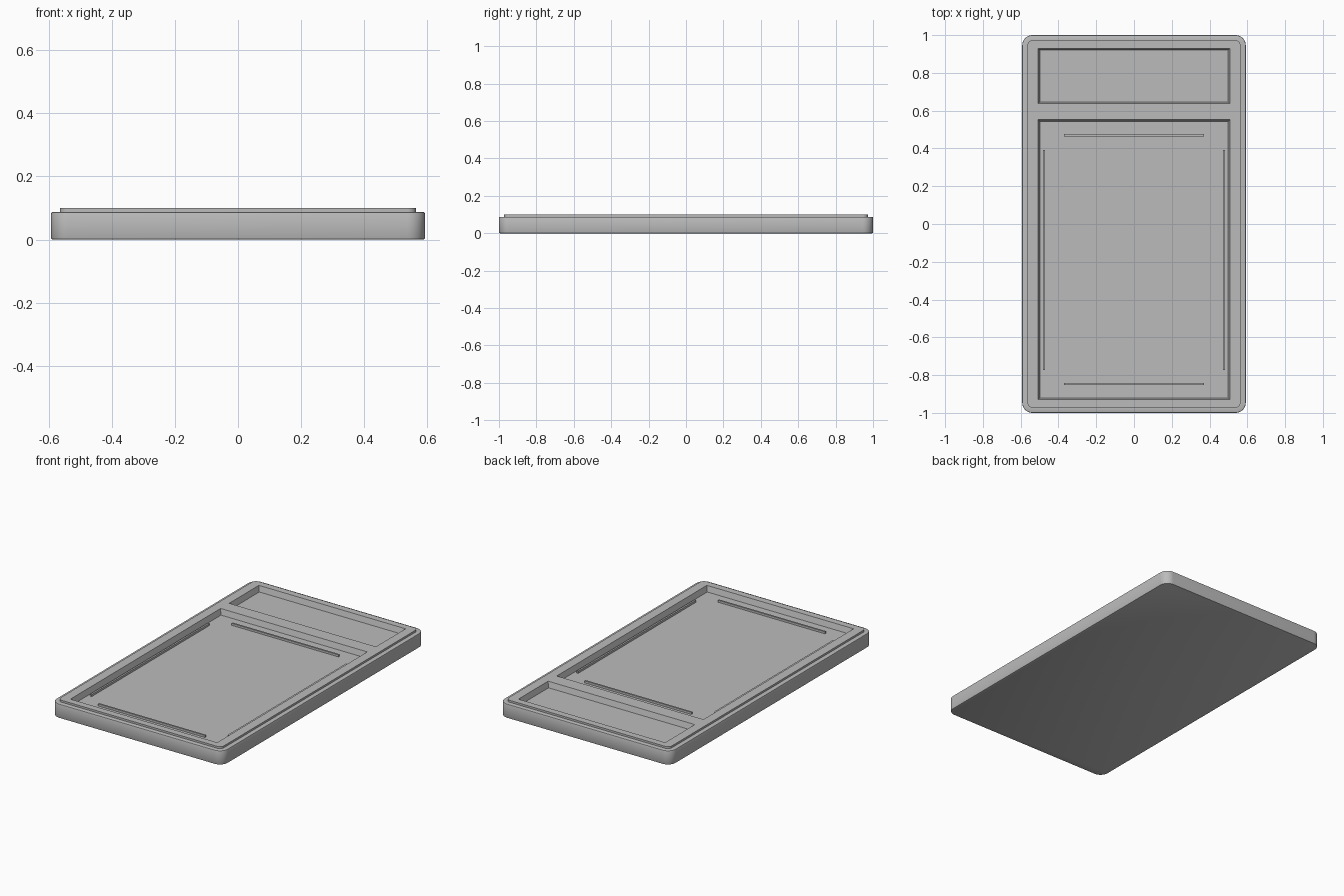
import bpy
import bmesh
import math

default_cube = bpy.data.objects.get("Cube")
if default_cube:
    bpy.data.objects.remove(default_cube, do_unlink=True)

grey = bpy.data.materials.new("plain_grey")
grey.use_nodes = True
colour = (0.5, 0.5, 0.5, 1)
grey.diffuse_color = colour
grey.node_tree.nodes["Principled BSDF"].inputs["Base Color"].default_value = colour


def outline(half_x, y0, y1, radius, steps=8):
    """Rectangle outline, with rounded corners when radius is above zero."""
    points = []
    corners = [(1, y1), (-1, y1), (-1, y0), (1, y0)]
    for i, (sx, y) in enumerate(corners):
        cx = sx * (half_x - radius)
        cy = y - radius if y == y1 else y + radius
        count = steps if radius else 0
        for k in range(count + 1):
            a = math.pi / 2 * (i + (k / count if count else 0))
            points.append((cx + radius * math.cos(a), cy + radius * math.sin(a)))
    return points


def loft(name, layers):
    """Closed solid through a stack of (outline, height) layers."""
    bm = bmesh.new()
    rings = [[bm.verts.new((x, y, z)) for x, y in pts] for pts, z in layers]
    n = len(rings[0])
    for low, high in zip(rings, rings[1:]):
        for i in range(n):
            j = (i + 1) % n
            bm.faces.new((low[i], low[j], high[j], high[i]))
    bm.faces.new(rings[0][::-1])
    bm.faces.new(rings[-1])
    bmesh.ops.recalc_face_normals(bm, faces=bm.faces)
    mesh = bpy.data.meshes.new(name)
    bm.to_mesh(mesh)
    bm.free()
    mesh.materials.append(grey)
    obj = bpy.data.objects.new(name, mesh)
    bpy.context.collection.objects.link(obj)
    return obj


def activate(obj):
    bpy.ops.object.select_all(action="DESELECT")
    obj.select_set(True)
    bpy.context.view_layer.objects.active = obj


# Tray body with eased edges and a slightly inset raised top
HALF_X, HALF_Y, RADIUS, EASE = 0.592, 1.0, 0.055, 0.005
SHOULDER, TOP, FLOOR = 0.088, 0.1, 0.065


def body_ring(inset):
    return outline(HALF_X - inset, inset - HALF_Y, HALF_Y - inset, RADIUS - inset)


tray = loft("tray_body", [
    (body_ring(EASE), 0),
    (body_ring(EASE * 0.3), EASE * 0.3),
    (body_ring(0), EASE),
    (body_ring(0), SHOULDER - EASE),
    (body_ring(EASE * 0.3), SHOULDER - EASE * 0.3),
    (body_ring(EASE), SHOULDER),
    (body_ring(0.028), SHOULDER),
    (body_ring(0.028), TOP),
])

# Two sunken compartments with slightly sloping walls
POCKET_X, DRAFT = 0.507, 0.01
for name, y0, y1 in [("small_compartment", 0.637, 0.93),
                     ("large_compartment", -0.93, 0.552)]:
    over = 0.02
    flare = DRAFT * over / (TOP - FLOOR)
    cutter = loft(name + "_cutter", [
        (outline(POCKET_X - DRAFT, y0 + DRAFT, y1 - DRAFT, 0), FLOOR),
        (outline(POCKET_X + flare, y0 - flare, y1 + flare, 0), TOP + over),
    ])
    cutter.hide_render = True
    activate(tray)
    cut = tray.modifiers.new(name, "BOOLEAN")
    cut.operation = "DIFFERENCE"
    cut.solver = "EXACT"
    cut.object = cutter
    bpy.ops.object.modifier_apply(modifier=cut.name)
    bpy.data.objects.remove(cutter, do_unlink=True)

activate(tray)
bpy.ops.object.shade_smooth_by_angle(angle=math.radians(25))

# Thin ribs standing on the floor of the large compartment
RIB_WIDTH, RIB_TOP = 0.011, 0.078


def rib(name, x, y, half_x, half_y):
    base = [(x + px, py) for px, py in outline(half_x, y - half_y, y + half_y, 0)]
    loft(name, [(base, FLOOR - 0.004), (base, RIB_TOP)])


for name, y in [("front_rib", -0.848), ("back_rib", 0.47)]:
    rib(name, 0, y, 0.37, RIB_WIDTH / 2)
for name, x in [("right_rib", -0.476), ("left_rib", 0.476)]:
    rib(name, x, -0.19, RIB_WIDTH / 2, 0.583)
